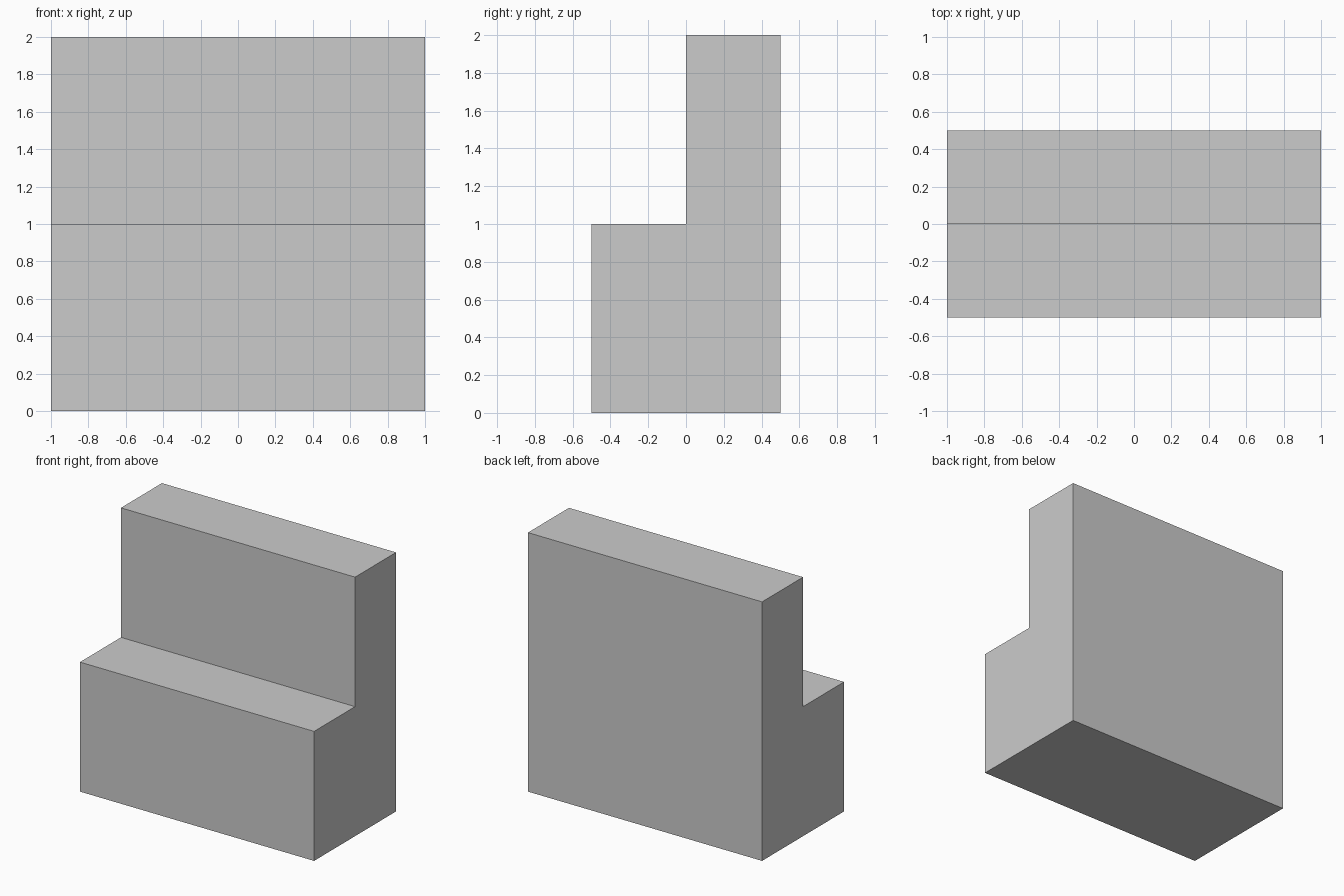
import bpy
import bmesh

if "Cube" in bpy.data.objects:
    bpy.data.objects.remove(bpy.data.objects["Cube"])

# Side profile of the step block as (y, z), extruded along x
PROFILE = [(-0.5, 0), (0.5, 0), (0.5, 2), (0, 2), (0, 1), (-0.5, 1)]
WIDTH = 2.0


def extrude_profile(name, profile, width):
    bm = bmesh.new()
    face = bm.faces.new([bm.verts.new((-width / 2, y, z)) for y, z in profile])
    result = bmesh.ops.extrude_face_region(bm, geom=[face])
    moved = [g for g in result["geom"] if isinstance(g, bmesh.types.BMVert)]
    bmesh.ops.translate(bm, verts=moved, vec=(width, 0, 0))
    bmesh.ops.recalc_face_normals(bm, faces=bm.faces[:])
    mesh = bpy.data.meshes.new(name)
    bm.to_mesh(mesh)
    bm.free()
    obj = bpy.data.objects.new(name, mesh)
    bpy.context.collection.objects.link(obj)
    return obj


# Two-level step block
extrude_profile("step_block", PROFILE, WIDTH)
